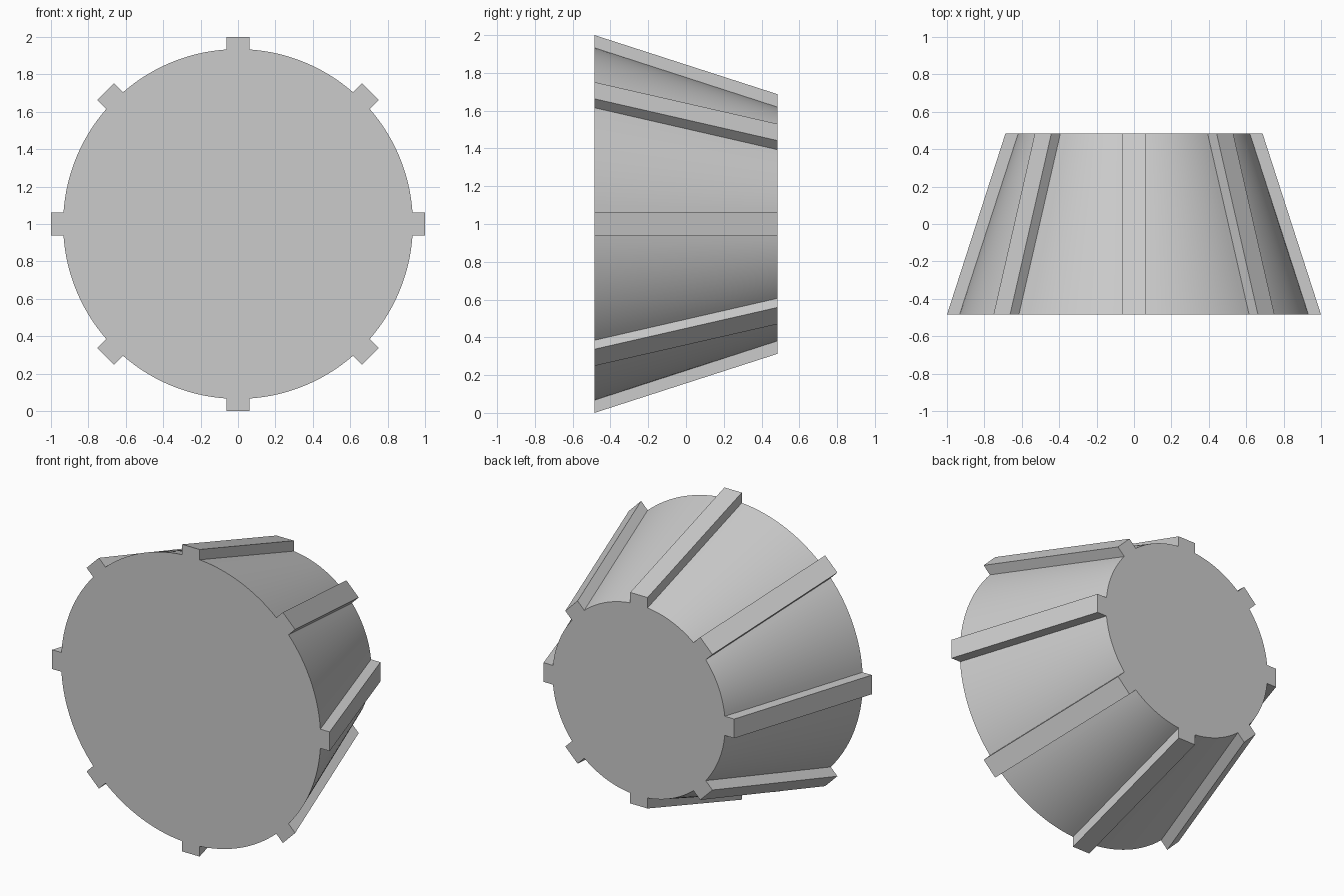
import bpy, bmesh, math
from mathutils import Vector

cube = bpy.data.objects.get("Cube")
if cube:
    bpy.data.objects.remove(cube, do_unlink=True)

RIBS, ARC_STEPS = 8, 16
HALF_WIDTH, RIB_HEIGHT = 0.0625, 0.065
HALF_DEPTH, CENTRE_Z = 0.485, 1.0
FRONT_RADIUS, BACK_RADIUS = 0.935, 0.622

grey = bpy.data.materials.new("plain grey")
grey.use_nodes = True
colour = (0.6, 0.6, 0.6, 1)
grey.diffuse_color = colour
grey.node_tree.nodes["Principled BSDF"].inputs["Base Color"].default_value = colour


def ribbed_ring(bm, radius, y):
    """Round outline with evenly spaced ribs of constant width."""
    points = []
    half_angle = math.asin(HALF_WIDTH / radius)
    pitch = math.tau / RIBS
    for i in range(RIBS):
        angle = i * pitch
        out = Vector((math.cos(angle), 0, math.sin(angle)))
        side = Vector((-out.z, 0, out.x)) * HALF_WIDTH
        tip = out * (radius + RIB_HEIGHT)
        points += [tip - side, tip + side]
        # Arc from this rib to the foot of the next one
        for s in range(ARC_STEPS + 1):
            a = angle + half_angle + (pitch - 2 * half_angle) * s / ARC_STEPS
            points.append(Vector((math.cos(a), 0, math.sin(a))) * radius)
    return [bm.verts.new(p + Vector((0, y, CENTRE_Z))) for p in points]


# Tapered body and ribs lofted as one closed solid
bm = bmesh.new()
front = ribbed_ring(bm, FRONT_RADIUS, -HALF_DEPTH)
back = ribbed_ring(bm, BACK_RADIUS, HALF_DEPTH)
count = len(front)
for i in range(count):
    j = (i + 1) % count
    bm.faces.new((front[i], front[j], back[j], back[i]))
bm.faces.new(front)
bm.faces.new(list(reversed(back)))
bmesh.ops.recalc_face_normals(bm, faces=bm.faces[:])
mesh = bpy.data.meshes.new("ribbed_tapered_body")
bm.to_mesh(mesh)
bm.free()
mesh.materials.append(grey)

body = bpy.data.objects.new("ribbed_tapered_body", mesh)
bpy.context.collection.objects.link(body)
bpy.ops.object.select_all(action='DESELECT')
body.select_set(True)
bpy.context.view_layer.objects.active = body
bpy.ops.object.shade_smooth_by_angle(angle=math.radians(30))
